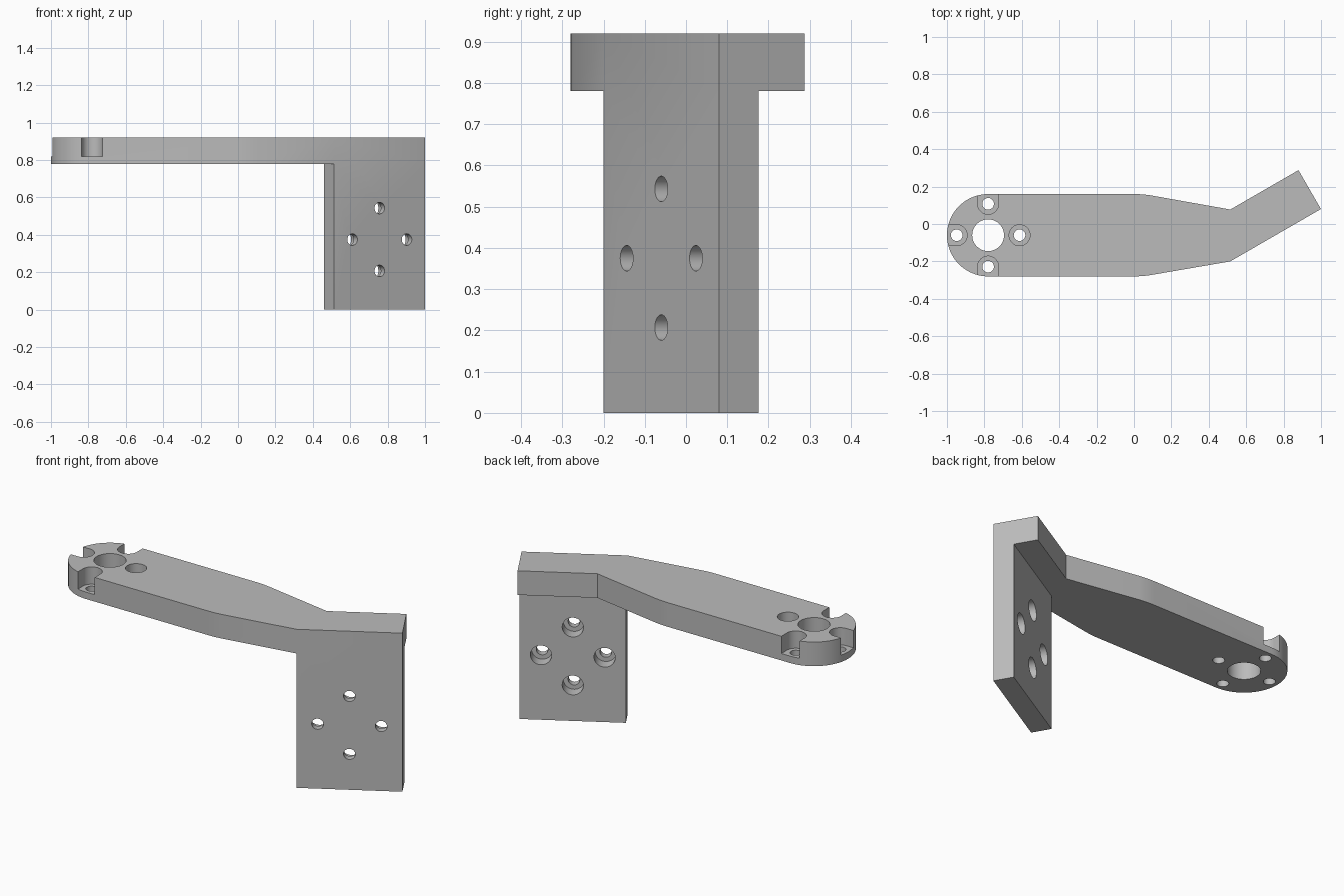
import bpy, bmesh
from math import sin, cos, pi, radians
from mathutils import Matrix, Vector

cube = bpy.data.objects.get("Cube")
if cube:
    bpy.data.objects.remove(cube, do_unlink=True)

# Material
grey = bpy.data.materials.new("plain grey")
grey.use_nodes = True
colour = (0.5, 0.5, 0.5, 1)
grey.diffuse_color = colour
grey.node_tree.nodes["Principled BSDF"].inputs["Base Color"].default_value = colour


def prism(name, outline, z0, z1, matrix=Matrix()):
    """Extrude a flat outline from z0 to z1 in the given frame."""
    bm = bmesh.new()
    face = bm.faces.new([bm.verts.new((x, y, z0)) for x, y in outline])
    top = bmesh.ops.extrude_face_region(bm, geom=[face])
    bmesh.ops.translate(bm, vec=(0, 0, z1 - z0),
                        verts=[v for v in top["geom"] if isinstance(v, bmesh.types.BMVert)])
    bmesh.ops.transform(bm, matrix=matrix, verts=bm.verts)
    bmesh.ops.recalc_face_normals(bm, faces=bm.faces)
    mesh = bpy.data.meshes.new(name)
    bm.to_mesh(mesh)
    bm.free()
    mesh.materials.append(grey)
    obj = bpy.data.objects.new(name, mesh)
    bpy.context.collection.objects.link(obj)
    return obj


def arc(cx, cy, r, start, end, n):
    angles = [radians(start + (end - start) * i / n) for i in range(n + 1)]
    return [(cx + r * cos(a), cy + r * sin(a)) for a in angles]


def circle(cx, cy, r):
    return arc(cx, cy, r, 0, 360, 48)[:-1]


def combine(target, tool, operation):
    """Apply a boolean, then discard the tool."""
    tool.hide_render = True
    mod = target.modifiers.new(operation, "BOOLEAN")
    mod.operation, mod.solver, mod.object = operation, "EXACT", tool
    bpy.context.view_layer.objects.active = target
    bpy.ops.object.modifier_apply(modifier=mod.name)
    bpy.data.objects.remove(tool, do_unlink=True)


TOP, UNDER = 0.92, 0.78
HUB = Vector((-0.78, -0.06))
HUB_R, RING, BOLT_R, BORE_R = 0.22, 0.168, 0.031, 0.056

# Frame of the angled plate: x along it, y up, z out of its front face
plate_frame = (Matrix.Translation((0.757, -0.06, 0.375))
               @ Matrix.Rotation(radians(30), 4, "Z") @ Matrix.Rotation(pi / 2, 4, "X"))
head = [(plate_frame @ Vector((u, 0, n))).xy
        for u, n in ((-0.28, 0), (0.28, 0), (0.28, -0.24), (-0.141, -0.24))]

# Arm with rounded end, softened taper and angled head
bend = arc(0, HUB.y + HUB_R - 0.57, 0.57, 80, 90, 6)
lower_bend = [(x, 2 * HUB.y - y) for x, y in reversed(bend)]
arm = prism("bracket", lower_bend + head + bend + arc(*HUB, HUB_R, 90, 270, 40), UNDER, TOP)

# Upright mounting plate, flush with the front of the head
plate = prism("plate", [(-0.28, -0.375), (0.28, -0.375), (0.28, 0.5), (-0.28, 0.5)],
              -0.11, 0, plate_frame)
combine(arm, plate, "UNION")

# Hub opening
combine(arm, prism("hub_hole", circle(*HUB, 0.085), 0.5, 1.2), "DIFFERENCE")

for i in range(4):
    turn = i * pi / 2
    # Arm bolt holes; three counterbores open out through the rounded edge
    place = Matrix.Translation((*HUB, 0)) @ Matrix.Rotation(turn, 4, "Z")
    combine(arm, prism("arm_bolt", circle(RING, 0, BOLT_R), 0.5, 1.2, place), "DIFFERENCE")
    if i == 0:
        bore = circle(RING, 0, BORE_R)
    else:
        bore = arc(RING, 0, BORE_R, 90, 270, 24) + [(0.4, -BORE_R), (0.4, BORE_R)]
    combine(arm, prism("arm_bore", bore, 0.82, 1.2, place), "DIFFERENCE")

    # Plate bolt holes, counterbored from behind
    u, v = RING * cos(turn), RING * sin(turn)
    combine(arm, prism("plate_bolt", circle(u, v, BOLT_R), -0.2, 0.1, plate_frame), "DIFFERENCE")
    combine(arm, prism("plate_bore", circle(u, v, BORE_R), -0.2, -0.04, plate_frame), "DIFFERENCE")

# Clean coplanar seams and shade
bm = bmesh.new()
bm.from_mesh(arm.data)
bmesh.ops.remove_doubles(bm, verts=bm.verts, dist=0.0001)
bmesh.ops.dissolve_limit(bm, angle_limit=radians(0.3), verts=bm.verts, edges=bm.edges)
bm.to_mesh(arm.data)
bm.free()
bpy.ops.object.select_all(action="DESELECT")
arm.select_set(True)
bpy.context.view_layer.objects.active = arm
bpy.ops.object.shade_smooth_by_angle(angle=radians(30))
